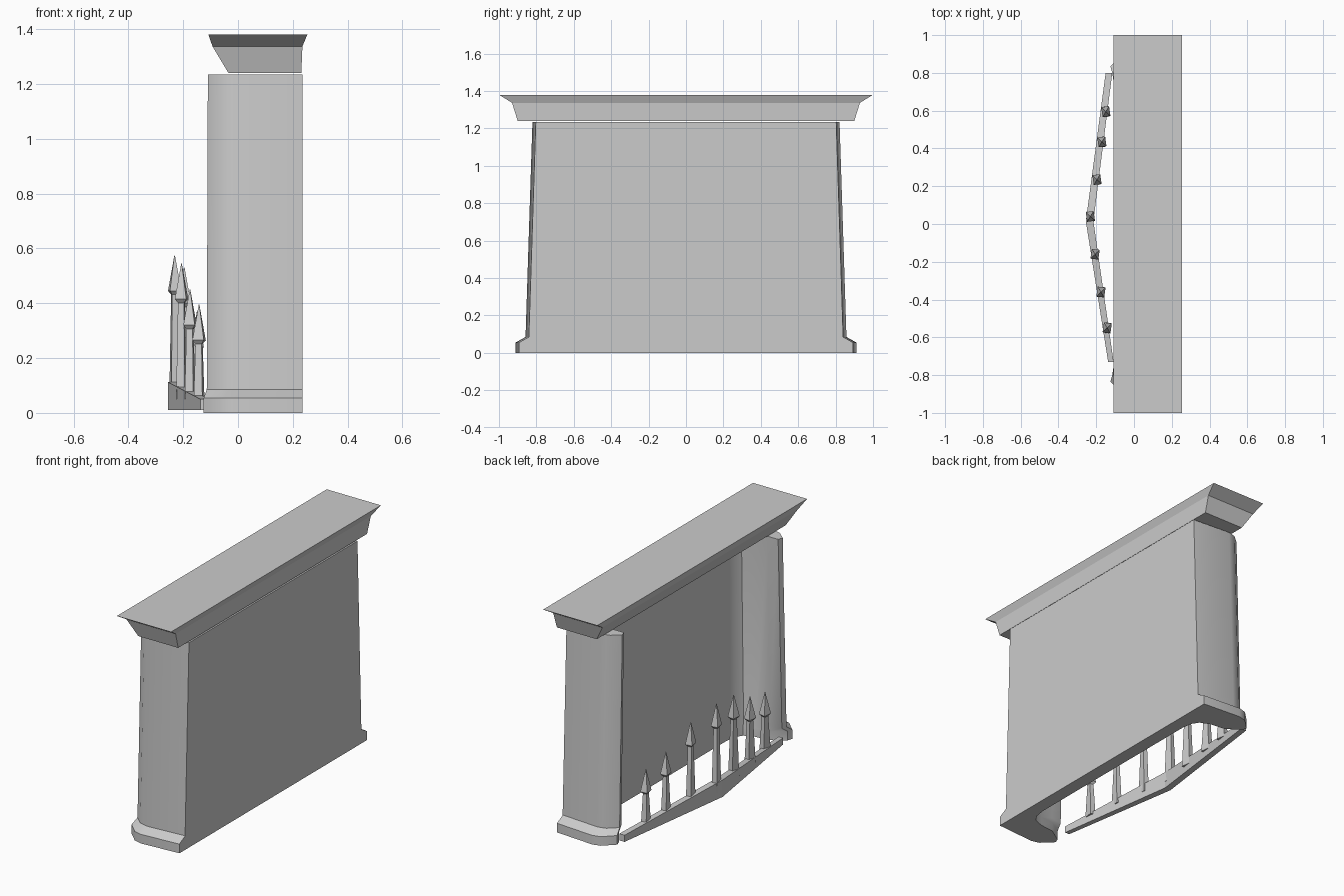
import bpy, bmesh, math
from mathutils import Vector

if "Cube" in bpy.data.objects:
    bpy.data.objects.remove(bpy.data.objects["Cube"])


def loft(name, rings, smooth=False):
    """Skin a stack of matching closed outlines and cap both ends."""
    bm = bmesh.new()
    vs = [[bm.verts.new(p) for p in ring] for ring in rings]
    n = len(vs[0])
    for a, b in zip(vs, vs[1:]):
        for i in range(n):
            j = (i + 1) % n
            bm.faces.new((a[i], a[j], b[j], b[i]))
    bm.faces.new(vs[0][::-1])
    bm.faces.new(vs[-1])
    bmesh.ops.recalc_face_normals(bm, faces=bm.faces)
    me = bpy.data.meshes.new(name)
    bm.to_mesh(me)
    bm.free()
    ob = bpy.data.objects.new(name, me)
    bpy.context.collection.objects.link(ob)
    if smooth:
        bpy.ops.object.select_all(action='DESELECT')
        ob.select_set(True)
        bpy.context.view_layer.objects.active = ob
        bpy.ops.object.shade_smooth_by_angle(angle=math.radians(32))
    return ob


def rect(x0, x1, y, z):
    return [(x0, -y, z), (x1, -y, z), (x1, y, z), (x0, y, z)]


# Fireplace body: back wall with two pillars, one U-shaped plan
def body_ring(z, side, tip_x, tip_y, inner):
    half = [(0.235, side), (-0.01, side + 0.018), (-0.06, side + 0.005),
            (tip_x, tip_y), (tip_x + 0.01, tip_y - 0.03),
            (-0.03, inner), (0.06, inner - 0.01),
            (0.12, inner - 0.035), (0.145, inner - 0.075), (0.155, inner - 0.14)]
    return ([(x, y, z) for x, y in half] +
            [(x, -y, z) for x, y in reversed(half)])


loft("fireplace_body", [
    body_ring(0.0, 0.893, -0.125, 0.835, 0.75),
    body_ring(0.055, 0.893, -0.125, 0.835, 0.75),
    body_ring(0.085, 0.84, -0.114, 0.795, 0.755),
    body_ring(1.235, 0.803, -0.11, 0.765, 0.735),
], smooth=True)

# Mantel shelf
loft("mantel", [rect(-0.035, 0.231, 0.90, 1.24),
                rect(-0.093, 0.235, 0.93, 1.337),
                rect(-0.108, 0.253, 1.0, 1.38)])

# Bent fence rail
rail = [(-0.150, -0.115, 0.80, 0.05), (-0.255, -0.215, 0.015, 0.112),
        (-0.137, -0.108, -0.73, 0.05)]
loft("fence_rail", [[(o, y, 0.01), (i, y, 0.01), (i, y, h), (o, y, h)]
                    for o, i, y, h in rail])


# Spiked fence posts: tapering shaft and arrow head
def square(c, wx, wy, z, ang):
    out = []
    for sx, sy in ((-1, -1), (1, -1), (1, 1), (-1, 1)):
        x, y = sx * wx / 2, sy * wy / 2
        out.append((c.x + x * math.cos(ang) - y * math.sin(ang),
                    c.y + x * math.sin(ang) + y * math.cos(ang), z))
    return out


posts = [(-0.149, 0.595, 0.37), (-0.17, 0.435, 0.42), (-0.196, 0.235, 0.53),
         (-0.231, 0.04, 0.575), (-0.206, -0.16, 0.545), (-0.175, -0.36, 0.45),
         (-0.142, -0.55, 0.395)]
for k, (x, y, tip) in enumerate(posts):
    c = Vector((x, y))
    ang = math.radians(8) if y > 0 else math.radians(-8)
    head = tip - 0.13
    loft(f"post_{k + 1}", [square(c, 0.032, 0.056, 0.05, ang),
                           square(c, 0.022, 0.026, head, ang)])
    loft(f"spike_{k + 1}", [square(c, 0.022, 0.028, head - 0.014, ang),
                            square(c, 0.042, 0.052, head, ang),
                            square(c, 0.002, 0.002, tip, ang)])
